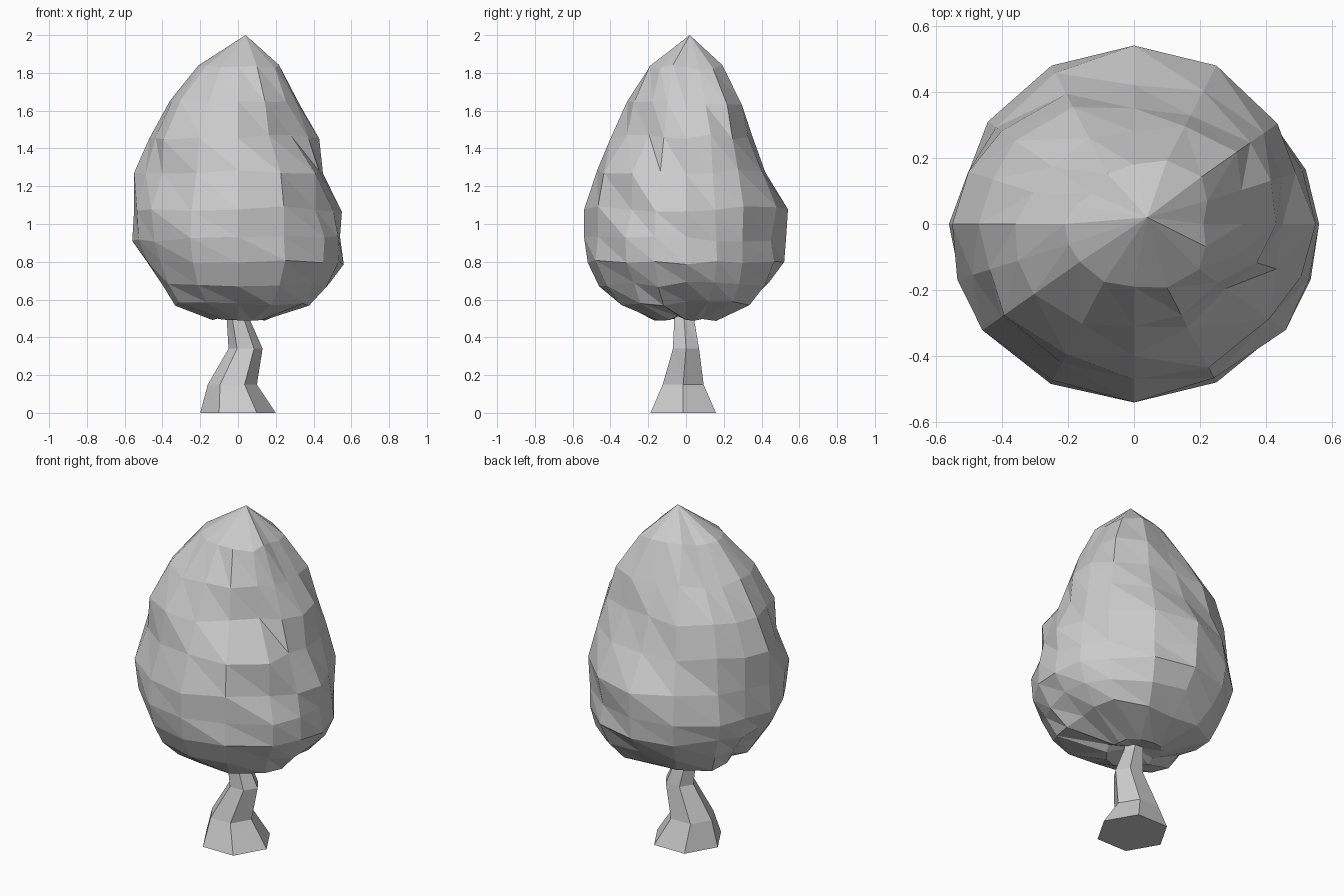
import bpy
import bmesh
import random
from math import sin, cos, pi, radians

random.seed(4)

cube = bpy.data.objects.get("Cube")
if cube:
    bpy.data.objects.remove(cube, do_unlink=True)

# Single plain grey for the whole tree
grey = bpy.data.materials.new("plain_grey")
grey.use_nodes = True
COLOR = (0.6, 0.6, 0.6, 1)
grey.diffuse_color = COLOR
grey.node_tree.nodes["Principled BSDF"].inputs["Base Color"].default_value = COLOR


def loft(name, rings, bottom=None, top=None):
    """Join rings with triangles; close each end with a fan or a flat cap."""
    bm = bmesh.new()
    loops = [[bm.verts.new(p) for p in ring] for ring in rings]
    n = len(loops[0])
    for low, high in zip(loops, loops[1:]):
        for j in range(n):
            k = (j + 1) % n
            bm.faces.new((low[j], low[k], high[j]))
            bm.faces.new((low[k], high[k], high[j]))
    for loop, tip in ((loops[0], bottom), (loops[-1], top)):
        if tip is None:
            bm.faces.new(loop)
        else:
            v = bm.verts.new(tip)
            for j in range(n):
                bm.faces.new((loop[j], loop[(j + 1) % n], v))
    bmesh.ops.recalc_face_normals(bm, faces=bm.faces)
    mesh = bpy.data.meshes.new(name)
    bm.to_mesh(mesh)
    bm.free()
    mesh.materials.append(grey)
    obj = bpy.data.objects.new(name, mesh)
    bpy.context.collection.objects.link(obj)
    return obj


# Crooked six-sided trunk: z, centre x, centre y, half width, half depth
trunk_profile = [
    (0.00, 0.00, -0.015, 0.20, 0.20),
    (0.15, -0.03, -0.015, 0.13, 0.125),
    (0.34, 0.04, 0.00, 0.09, 0.08),
    (0.50, 0.00, -0.01, 0.06, 0.06),
    (0.62, -0.01, -0.01, 0.05, 0.05),
]
trunk_rings = [[(cx + rx * cos(j * pi / 3), cy + ry * sin(j * pi / 3), z)
                for j in range(6)] for z, cx, cy, rx, ry in trunk_profile]
loft("trunk", trunk_rings)

# Crown outline seen in eight directions: radius in hundredths at each height
heights = (0.50, 0.58, 0.68, 0.80, 0.92, 1.08, 1.28, 1.46, 1.64, 1.83)
outlines = {
    0: (14, 36, 49, 56, 54, 55, 45, 43, 33, 21),
    35: (15, 43, 49, 52, 52, 53, 48, 43, 38, 25),
    90: (16, 32, 44, 52, 53, 54, 42, 35, 28, 18),
    145: (15, 41, 46, 51, 54, 51, 49, 44, 30, 16),
    180: (13, 31, 38, 48, 56, 55, 55, 47, 36, 21),
    215: (15, 38, 45, 50, 54, 56, 49, 48, 37, 20),
    270: (17, 34, 46, 52, 54, 54, 47, 40, 31, 19),
    325: (15, 42, 48, 55, 56, 50, 50, 34, 31, 24),
}


def groove(angle, z):
    """Depth of the three shallow folds that wind down around the crown."""
    if not 0.85 < z < 1.7:
        return 0.0
    return 0.06 * max(0.0, cos(3 * (angle + pi / 2 + 3.4 * (z - 1.02))))


def crown_vertex(angle, r, z):
    z += random.uniform(-0.015, 0.015)
    return (r * cos(angle), r * sin(angle), z)


directions = list(outlines)
crown_rings = []
for i, z in enumerate(heights):
    ring = []
    for a, b in zip(directions, directions[1:] + directions[:1]):
        r0, r1 = outlines[a][i] / 100, outlines[b][i] / 100
        ring.append(crown_vertex(radians(a), r0, z))
        # Point halfway to the next direction, pressed in along the folds
        middle = radians((a + (b or 360)) / 2)
        ring.append(crown_vertex(middle, (r0 + r1) / 2 * (1.01 - groove(middle, z)), z))
    crown_rings.append(ring)
loft("crown", crown_rings, bottom=(0, 0, 0.53), top=(0.04, 0.02, 2.0))
